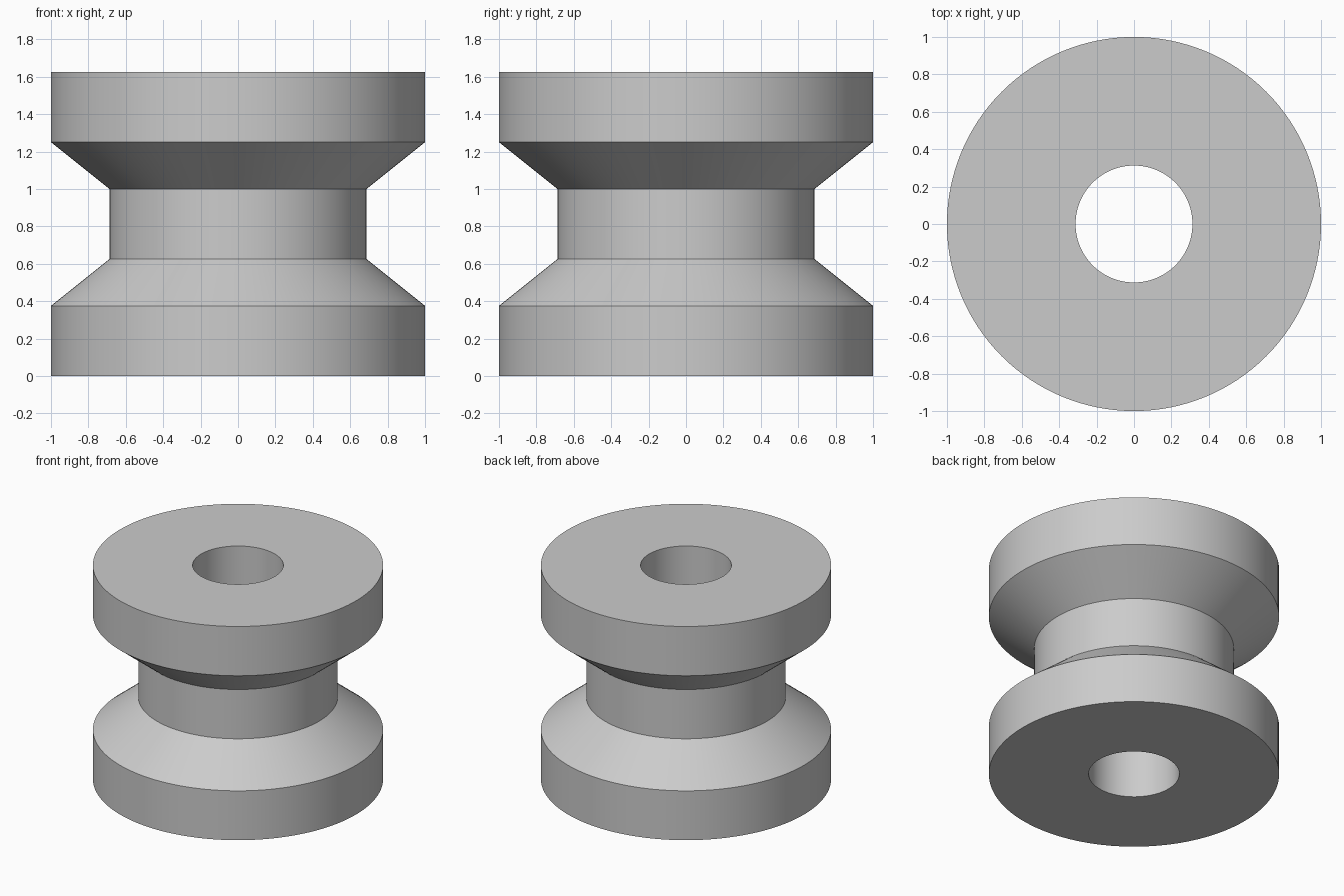
import bpy
import bmesh
import math

if "Cube" in bpy.data.objects:
    bpy.data.objects.remove(bpy.data.objects["Cube"], do_unlink=True)

SEGMENTS = 128
HEIGHT = 1.625
BORE_RADIUS = 0.3125

# Lower half of the wall section as (radius, z); the upper half mirrors it
lower = [(BORE_RADIUS, 0), (1, 0), (1, 0.375), (0.6875, 0.625)]
section = lower + [(r, HEIGHT - z) for r, z in reversed(lower)]

# Plain grey material
grey = bpy.data.materials.new("plain_grey")
grey.use_nodes = True
colour = (0.6, 0.6, 0.6, 1)
grey.diffuse_color = colour
grey.node_tree.nodes["Principled BSDF"].inputs["Base Color"].default_value = colour

# Revolve the closed section into a grooved roller with a through bore
bm = bmesh.new()
rings = []
for r, z in section:
    angles = [math.tau * i / SEGMENTS for i in range(SEGMENTS)]
    rings.append([bm.verts.new((r * math.cos(a), r * math.sin(a), z)) for a in angles])
for k, ring in enumerate(rings):
    above = rings[(k + 1) % len(rings)]
    for i in range(SEGMENTS):
        j = (i + 1) % SEGMENTS
        bm.faces.new((ring[i], ring[j], above[j], above[i]))
bmesh.ops.recalc_face_normals(bm, faces=bm.faces)

mesh = bpy.data.meshes.new("grooved_roller")
bm.to_mesh(mesh)
bm.free()
mesh.materials.append(grey)
roller = bpy.data.objects.new("grooved_roller", mesh)
bpy.context.collection.objects.link(roller)

# Smooth round walls with crisp rims
bpy.ops.object.select_all(action="DESELECT")
roller.select_set(True)
bpy.context.view_layer.objects.active = roller
bpy.ops.object.shade_smooth_by_angle(angle=math.radians(30))
